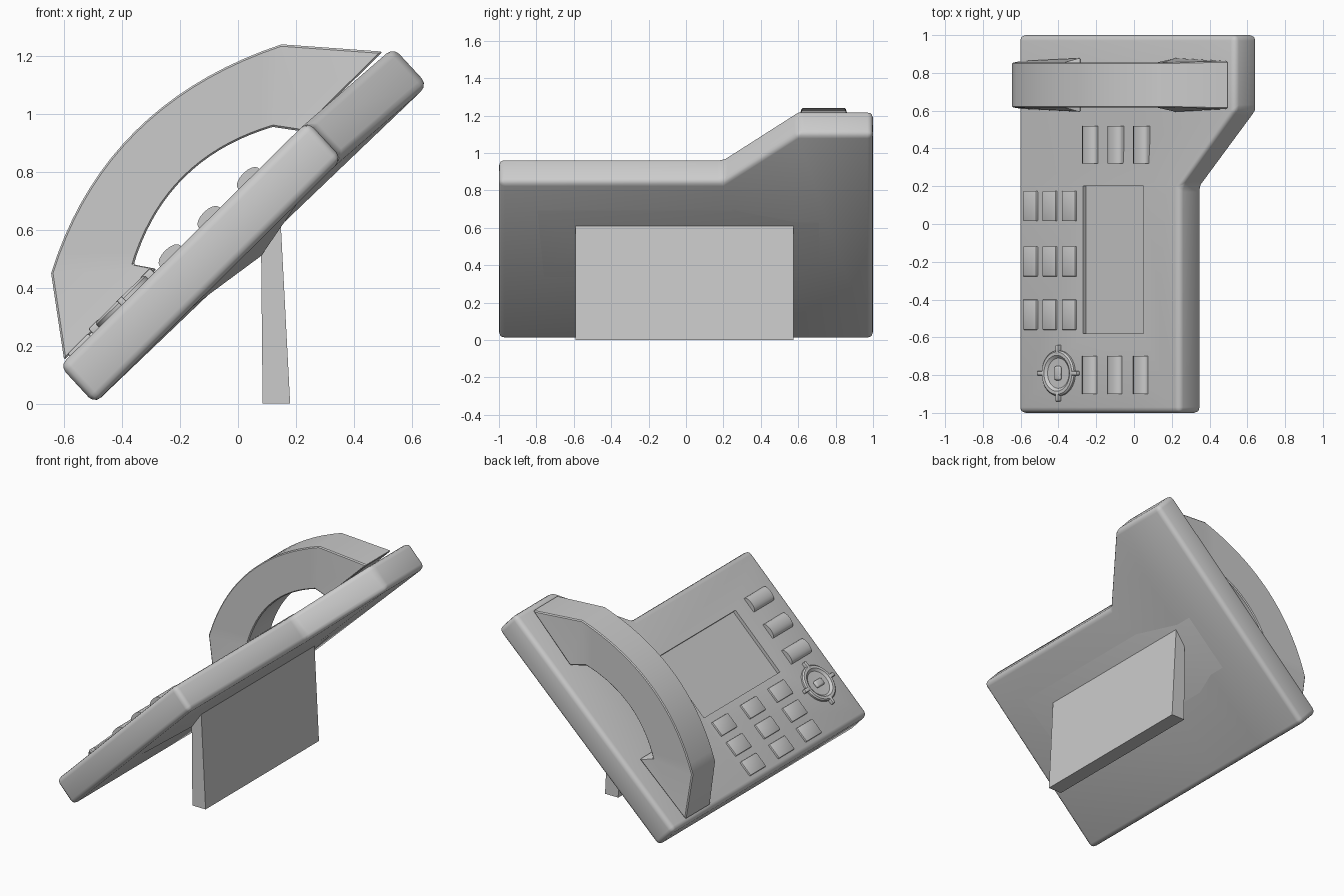
import bpy, bmesh, math
from mathutils import Vector, Matrix

if "Cube" in bpy.data.objects:
    bpy.data.objects.remove(bpy.data.objects["Cube"])

SLOPE = 0.988
TILT = math.atan(SLOPE)
ROT = Matrix.Rotation(-TILT, 4, 'Y')
C = math.cos(TILT)


def make(name, verts, faces, hull=False, bevel=0, segs=2, matrix=None, smooth=True):
    bm = bmesh.new()
    vs = [bm.verts.new(v) for v in verts]
    if hull:
        bmesh.ops.convex_hull(bm, input=vs)
        bmesh.ops.dissolve_limit(bm, angle_limit=0.01, verts=bm.verts[:], edges=bm.edges[:])
    for f in faces:
        bm.faces.new([vs[i] for i in f])
    bmesh.ops.recalc_face_normals(bm, faces=bm.faces[:])
    me = bpy.data.meshes.new(name)
    bm.to_mesh(me)
    bm.free()
    ob = bpy.data.objects.new(name, me)
    bpy.context.collection.objects.link(ob)
    if matrix:
        ob.matrix_world = matrix
    bpy.ops.object.select_all(action='DESELECT')
    ob.select_set(True)
    bpy.context.view_layer.objects.active = ob
    if bevel:
        m = ob.modifiers.new("bevel", 'BEVEL')
        m.width, m.segments, m.limit_method = bevel, segs, 'ANGLE'
        m.angle_limit = math.radians(30)
        bpy.ops.object.modifier_apply(modifier="bevel")
    if smooth:
        bpy.ops.object.shade_smooth_by_angle(angle=math.radians(35))
    return ob


def rings(loops, closed=False):
    """Skin equal-length loops; cap the ends unless closed."""
    n, k = len(loops[0]), len(loops)
    verts = [v for l in loops for v in l]
    faces = [[a * n + i, a * n + (i + 1) % n, (a + 1) % k * n + (i + 1) % n, (a + 1) % k * n + i]
             for a in range(k if closed else k - 1) for i in range(n)]
    if not closed:
        faces += [list(range(n)), list(range((k - 1) * n, k * n))]
    return verts, faces


def prism(profile, y0, y1):
    return rings([[(x, y, z) for x, z in profile] for y in (y0, y1)])


def on_panel(x, y):
    """Frame lying on the tilted panel at top-view position x, y."""
    return Matrix.Translation((x, y, 0.13 + (x + 0.615) * SLOPE)) @ ROT


def box(w, l, z0, z1):
    return prism([(-w / 2, z0), (w / 2, z0), (w / 2, z1), (-w / 2, z1)], -l / 2, l / 2)


# Tilted body slab, one cross-section per y station
ends = [(-1, 0.24, 0.975), (0.2, 0.24, 0.975), (0.6, 0.535, 1.23), (1, 0.535, 1.23)]
body = make("body", *rings([[(-0.615, y, 0.13), (x, y, z), (x + 0.12, y, z - 0.13), (-0.495, y, 0)]
                            for y, x, z in ends]), bevel=0.03, segs=3)

# Screen recess
cutter = make("screen_cutter", *box(0.32 / C, 0.78, -0.022, 0.1), matrix=on_panel(-0.11, -0.19))
cutter.hide_render = True
mod = body.modifiers.new("screen", 'BOOLEAN')
mod.object, mod.operation, mod.solver = cutter, 'DIFFERENCE', 'EXACT'
bpy.context.view_layer.objects.active = body
bpy.ops.object.modifier_apply(modifier="screen")
bpy.data.objects.remove(cutter)
body.select_set(True)
bpy.ops.object.shade_smooth_by_angle(angle=math.radians(35))

# Raised back panel and stand
P, Q = (0.08, 0.51), (0.145, 0.67)
make("back_bulge", [(x, y, z) for (x, z), ys in
                    [((-0.42, 0.14), (-0.95, 0.95)), ((0.30, 0.83), (-0.95, 0.95)),
                     (P, (-0.59, 0.575)), (Q, (-0.59, 0.575))] for y in ys], [], hull=True)
make("stand", *prism([(0.085, 0), (0.18, 0), Q, P], -0.59, 0.575), smooth=False)


# Handset: curved grip with flared ends
def bez(a, b, c, t):
    a, b, c = Vector(a), Vector(b), Vector(c)
    return a * (1 - t) ** 2 + b * 2 * t * (1 - t) + c * t * t


N = 18
path = [((-0.6, 0.15), (-0.28, 0.465))]
for i in range(N + 1):
    path.append((bez((-0.645, 0.45), (-0.463, 1.035), (0.15, 1.24), i / N),
                 bez((-0.36, 0.48), (-0.25, 0.845), (0.12, 0.955), i / N)))
path.append(((0.5, 1.215), (0.22, 0.94)))
loops = []
for i, (o, n) in enumerate(path):
    f = 0.025 if i in (0, len(path) - 1) else 0
    fo = f * 0.3
    loops.append([(o[0], 0.617 - fo, o[1]), (o[0], 0.855 + fo, o[1]),
                  (n[0], 0.855 + f, n[1]), (n[0], 0.617 - f, n[1])])
make("handset", *rings(loops), bevel=0.006, segs=1)

# Number keys
for r, y in enumerate((0.095, -0.198, -0.48)):
    for c, x in enumerate((-0.545, -0.443, -0.34)):
        make(f"number_key_{r}_{c}", *box(0.1, 0.16, -0.03, 0.012), bevel=0.005,
             matrix=on_panel(x, y))

# Domed function keys above and below the screen
dome = [(0.05, -0.03), (-0.05, -0.03)] + [
    (-0.05 * math.cos(math.pi * i / 8), 0.004 + 0.024 * math.sin(math.pi * i / 8)) for i in range(9)]
for r, y in enumerate((0.42, -0.8)):
    for c, x in enumerate((-0.232, -0.098, 0.038)):
        make(f"function_key_{r}_{c}", *prism(dome, -0.1, 0.1), matrix=on_panel(x, y))

# Navigation dial: raised dish with lathed profile, pointers and centre key
dial = on_panel(-0.395, -0.79)
lathe = [(0.12, -0.02), (0.12, 0.012), (0.112, 0.02), (0.095, 0.02), (0.08, 0.008), (0.02, 0.006)]
make("navigation_dial", *rings([[(r * math.cos(a), r * math.sin(a), z)
                                 for a in [math.tau * i / 40 for i in range(40)]]
                                for r, z in lathe]), matrix=dial)
make("dial_centre_key", *box(0.045, 0.075, 0, 0.022), bevel=0.012, segs=3, matrix=dial)
for i in range(4):
    make(f"dial_pointer_{i}", *box(0.05, 0.024, -0.02, 0.022), bevel=0.006,
         matrix=dial @ Matrix.Rotation(i * math.pi / 2, 4, 'Z') @ Matrix.Translation((0.125, 0, 0)))
